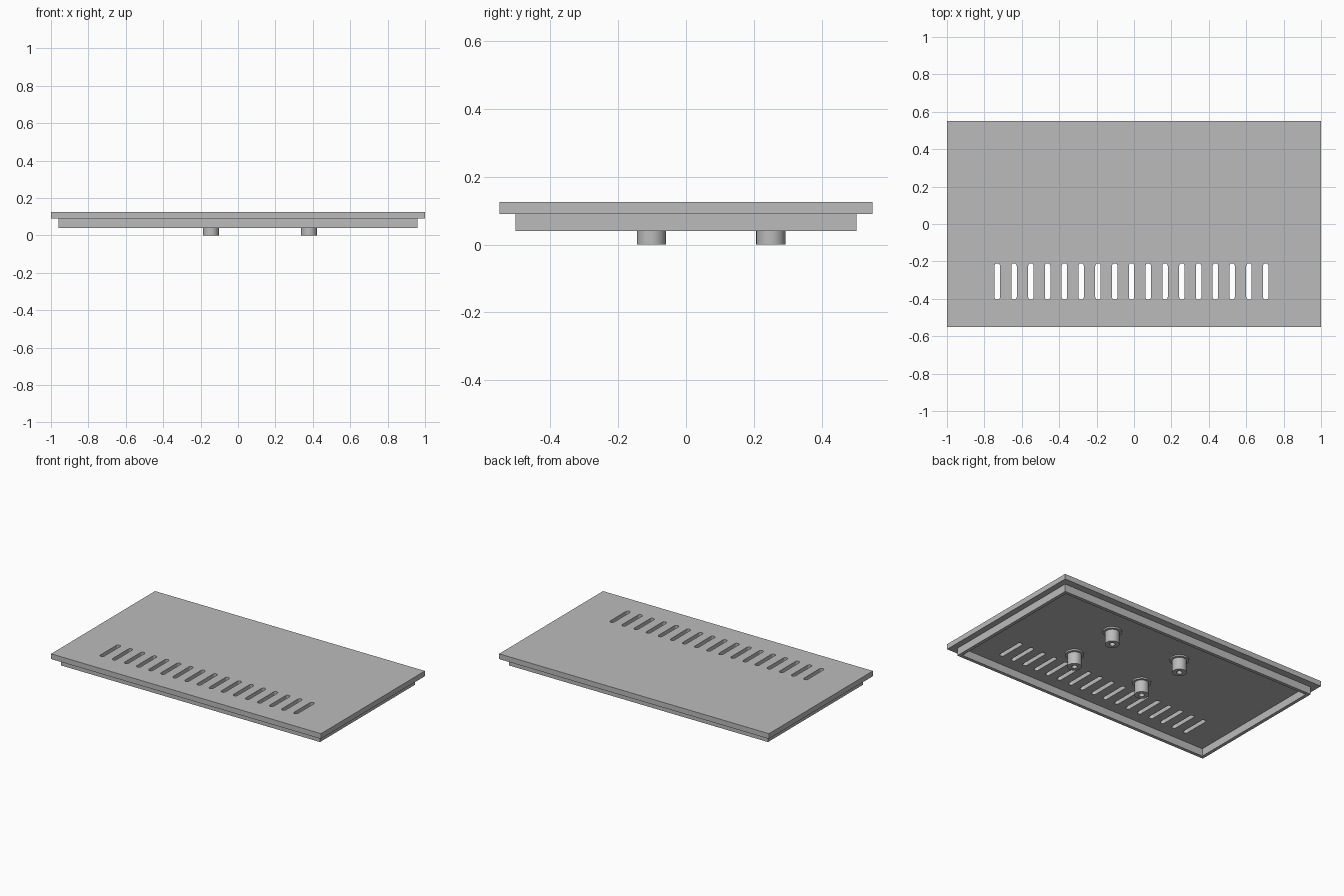
import bpy
import bmesh
import math

cube = bpy.data.objects.get("Cube")
if cube:
    bpy.data.objects.remove(cube, do_unlink=True)

grey = bpy.data.materials.new("plain grey")
grey.use_nodes = True
grey.diffuse_color = (0.5, 0.5, 0.5, 1)
grey.node_tree.nodes["Principled BSDF"].inputs["Base Color"].default_value = (0.5, 0.5, 0.5, 1)

PLATE_Z, TOP_Z, RIM_Z = 0.09, 0.125, 0.04


def finish(name, bm):
    bmesh.ops.recalc_face_normals(bm, faces=bm.faces)
    mesh = bpy.data.meshes.new(name)
    bm.to_mesh(mesh)
    bm.free()
    mesh.materials.append(grey)
    obj = bpy.data.objects.new(name, mesh)
    bpy.context.collection.objects.link(obj)
    return obj


def prism(bm, outline, z0, z1):
    """Extrude a closed outline between two heights."""
    face = bm.faces.new([bm.verts.new((x, y, z0)) for x, y in outline])
    out = bmesh.ops.extrude_face_region(bm, geom=[face])
    verts = [v for v in out["geom"] if isinstance(v, bmesh.types.BMVert)]
    bmesh.ops.translate(bm, verts=verts, vec=(0, 0, z1 - z0))


def rectangle(hx, hy):
    return [(-hx, -hy), (hx, -hy), (hx, hy), (-hx, hy)]


def slot_outline(cx, y0, y1, r, steps=8):
    points = []
    for cy, start in ((y1 - r, 0), (y0 + r, math.pi)):
        for i in range(steps + 1):
            a = start + math.pi * i / steps
            points.append((cx + r * math.cos(a), cy + r * math.sin(a)))
    return points


# Cover plate
bm = bmesh.new()
prism(bm, rectangle(1, 0.55), PLATE_Z, TOP_Z)
plate = finish("cover_plate", bm)

# Row of vent slots cut through the plate
bm = bmesh.new()
for i in range(17):
    prism(bm, slot_outline(-0.731 + i * 0.0897, -0.405, -0.21, 0.0145), 0.06, 0.16)
cutter = finish("vent_slot_cutter", bm)
cutter.hide_render = True
cutter.hide_viewport = True
cut = plate.modifiers.new("vent slots", "BOOLEAN")
cut.operation = "DIFFERENCE"
cut.solver = "EXACT"
cut.object = cutter

# Inset rim below the plate: mitred ring of four walls
bm = bmesh.new()
rings = [[bm.verts.new((x, y, z)) for x, y in rectangle(0.96 - t, 0.503 - t)]
         for t, z in ((0, PLATE_Z), (0, RIM_Z), (0.022, RIM_Z), (0.022, PLATE_Z))]
for a, b in zip(rings, rings[1:]):
    for i in range(4):
        j = (i + 1) % 4
        bm.faces.new((a[i], a[j], b[j], b[i]))
finish("rim", bm)

# Mounting posts: revolved profile with a collar and a blind screw hole
profile = [(0.058, PLATE_Z), (0.058, 0.08), (0.043, 0.08), (0.043, 0),
           (0.017, 0), (0.017, 0.08), (0, 0.08)]
for side, x in (("right", -0.145), ("left", 0.38)):
    for end, y in (("front", -0.102), ("back", 0.25)):
        bm = bmesh.new()
        verts = [bm.verts.new((r, 0, z)) for r, z in profile]
        edges = [bm.edges.new(pair) for pair in zip(verts, verts[1:])]
        bmesh.ops.spin(bm, geom=verts + edges, cent=(0, 0, 0), axis=(0, 0, 1),
                       angle=2 * math.pi, steps=32)
        bmesh.ops.remove_doubles(bm, verts=bm.verts, dist=0.0001)
        post = finish(f"{end}_{side}_post", bm)
        post.location = (x, y, 0)
        bpy.ops.object.select_all(action="DESELECT")
        post.select_set(True)
        bpy.context.view_layer.objects.active = post
        bpy.ops.object.shade_smooth_by_angle(angle=math.radians(30))
